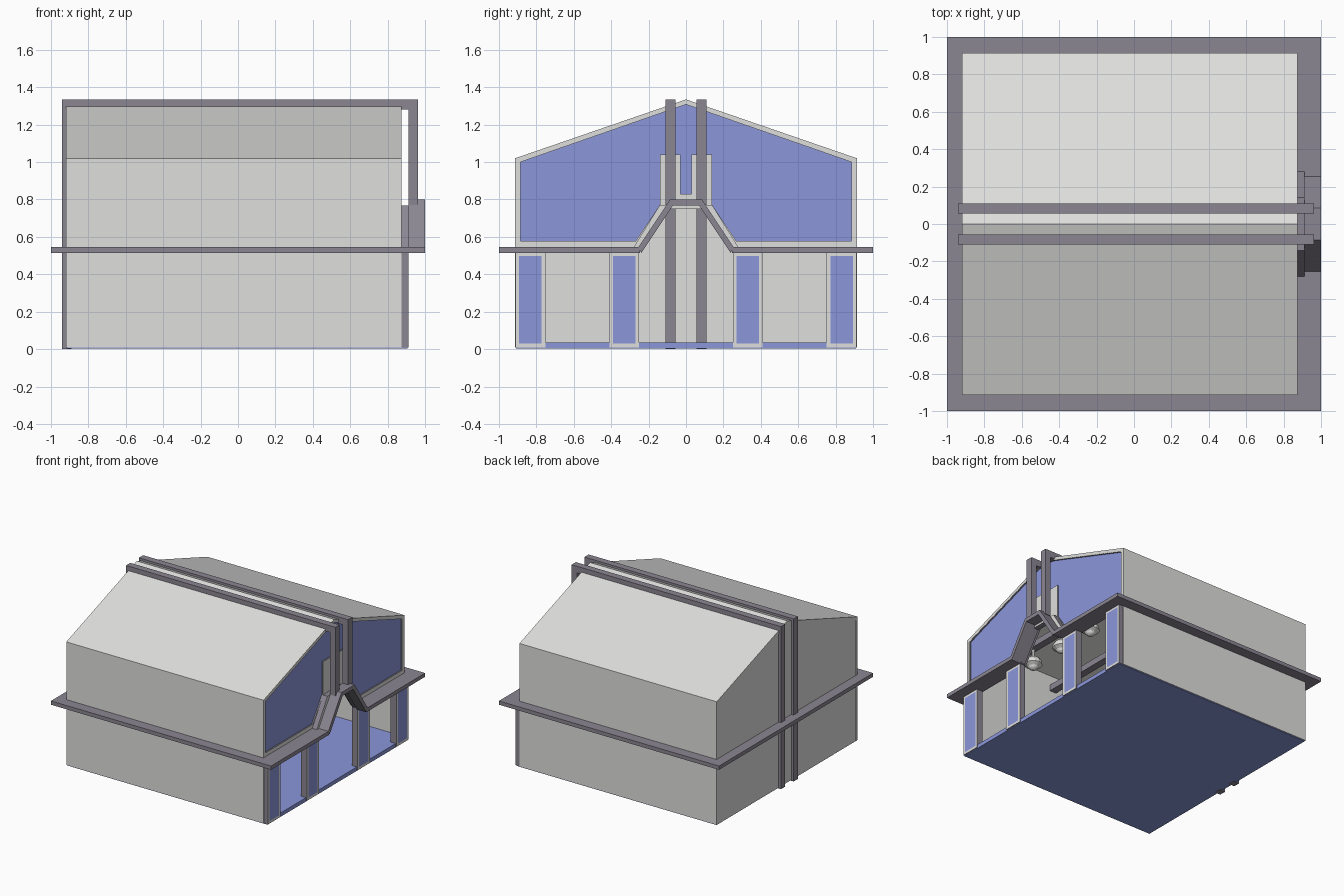
import bpy, bmesh, math
from mathutils import Matrix, Vector

if "Cube" in bpy.data.objects:
    bpy.data.objects.remove(bpy.data.objects["Cube"])


def material(name, rgb):
    m = bpy.data.materials.new(name)
    m.diffuse_color = (*rgb, 1)
    m.use_nodes = True
    m.node_tree.nodes["Principled BSDF"].inputs["Base Color"].default_value = m.diffuse_color
    return m


LIGHT = material("light_grey", (0.74, 0.74, 0.73))
TRIM = material("purple_grey", (0.26, 0.24, 0.29))
BLUE = material("blue_glass", (0.26, 0.31, 0.70))


def finish(name, bm, mats, rule=None):
    """Turn a bmesh into an object, colouring faces by an optional rule."""
    bm.normal_update()
    if rule:
        for f in bm.faces:
            f.material_index = rule(f)
    me = bpy.data.meshes.new(name)
    bm.to_mesh(me)
    bm.free()
    for m in mats:
        me.materials.append(m)
    ob = bpy.data.objects.new(name, me)
    bpy.context.collection.objects.link(ob)
    return ob


def box_mesh(x, y, z):
    bm = bmesh.new()
    size = (x[1] - x[0], y[1] - y[0], z[1] - z[0])
    mid = Vector((sum(x) / 2, sum(y) / 2, sum(z) / 2))
    bmesh.ops.create_cube(bm, size=1, matrix=Matrix.Translation(mid) @ Matrix.Diagonal((*size, 1)))
    return bm


def box(name, x, y, z, mat):
    return finish(name, box_mesh(x, y, z), [mat])


def mirrored(half):
    """Complete a (y, z) half outline by reflecting it in y."""
    return half + [(-y, z) for y, z in reversed(half) if abs(y) > 1e-6]


def plate(name, loops, x0, x1, mats, rule=None):
    """Extrude (y, z) outlines along x; a second outline cuts a hole."""
    cu = bpy.data.curves.new(name, 'CURVE')
    cu.dimensions = '2D'
    cu.fill_mode = 'BOTH'
    cu.extrude = (x1 - x0) / 2
    for loop in loops:
        s = cu.splines.new('POLY')
        s.points.add(len(loop) - 1)
        for p, (y, z) in zip(s.points, loop):
            p.co = (y, z, 0, 1)
        s.use_cyclic_u = True
    tmp = bpy.data.objects.new(name + "_outline", cu)
    bpy.context.collection.objects.link(tmp)
    bpy.context.view_layer.update()
    me = bpy.data.meshes.new_from_object(tmp.evaluated_get(bpy.context.evaluated_depsgraph_get()))
    bm = bmesh.new()
    bm.from_mesh(me)
    bpy.data.objects.remove(tmp)
    bpy.data.meshes.remove(me)
    for v in bm.verts:
        v.co = Vector((v.co.z + (x0 + x1) / 2, v.co.x, v.co.y))
    bmesh.ops.remove_doubles(bm, verts=bm.verts, dist=1e-5)
    bmesh.ops.recalc_face_normals(bm, faces=bm.faces)
    for f in bm.faces:
        f.smooth = False
        f.material_index = 0
    return finish(name, bm, mats, rule)


def edges_are_trim(f):
    return 0 if abs(f.normal.x) > 0.5 else 1


# House shell: walls and pitched roof in one section, plus back wall and floor
plate("walls_and_roof", [[(0.915, 0.01), (0.915, 1.02), (0, 1.335), (-0.915, 1.02), (-0.915, 0.01),
                          (-0.89, 0.01), (-0.89, 1.0), (0, 1.308), (0.89, 1.0), (0.89, 0.01)]],
      -0.92, 0.873, [LIGHT])
plate("back_wall", [mirrored([(0.91, 0.01), (0.91, 1.01), (0, 1.325)])], -0.919, -0.90, [LIGHT])
box("floor", (-0.915, 0.905), (-0.91, 0.91), (0.004, 0.036), BLUE)

# Glazed gable: light frame with a hole filled by glass
outer = mirrored([(0.085, 0.77), (0.26, 0.52), (0.905, 0.52), (0.905, 1.01), (0, 1.32)])
pane = mirrored([(0.03, 0.83), (0.03, 1.04), (0.14, 1.04), (0.14, 0.77), (0.27, 0.577),
                 (0.885, 0.577), (0.885, 1.0), (0, 1.308)])
plate("gable_frame", [outer, pane], 0.845, 0.871, [LIGHT, TRIM], edges_are_trim)
plate("gable_glass", [pane], 0.852, 0.860, [BLUE])

# Raised surround and projecting hood over the entrance
plate("entrance_surround", [mirrored([(0.085, 0.75), (0.25, 0.515), (0.28, 0.545), (0.142, 0.767)])],
      0.868, 0.912, [LIGHT, TRIM], edges_are_trim)
plate("entrance_hood", [mirrored([(0.07, 0.768), (0.238, 0.515), (0.255, 0.545), (0.085, 0.80)])],
      0.912, 1.0, [TRIM])

# Glazed pillars between the openings
for i, y0 in enumerate((-0.912, -0.41, 0.25, 0.752)):
    bm = box_mesh((0.86, 0.912), (y0, y0 + 0.16), (0.01, 0.518))
    bm.normal_update()
    ends = [f for f in bm.faces if abs(f.normal.x) > 0.5]
    frames = bmesh.ops.inset_individual(bm, faces=ends, thickness=0.028)['faces']
    for f in bm.faces:
        f.material_index = 1
    for f in frames:
        f.material_index = 0
    for f in ends:
        f.material_index = 2
    finish(f"glazed_pillar_{i + 1}", bm, [LIGHT, TRIM, BLUE])

# Ledge running round the house, broken at the entrance
Z = (0.515, 0.546)
box("ledge_back", (-1.0, -0.91), (-1.0, 1.0), Z, TRIM)
for side, s in (("left", -1), ("right", 1)):
    box(f"ledge_{side}", (-0.91, 1.0), sorted((s * 0.905, s * 1.0)), Z, TRIM)
    box(f"ledge_front_{side}", (0.868, 1.0), sorted((s * 0.245, s * 0.905)), Z, TRIM)

    # Twin ribs: up the back, over the ridge and down to the hood
    y = sorted((s * 0.055, s * 0.11))
    box(f"rib_back_{side}", (-0.94, -0.89), y, (0.0, 1.335), TRIM)
    box(f"rib_ridge_{side}", (-0.89, 0.912), y, (1.28, 1.335), TRIM)
    box(f"rib_front_{side}", (0.912, 0.962), y, (0.77, 1.335), TRIM)

# Interior cross beams
for i, x in enumerate((-0.45, 0.05, 0.57)):
    box(f"cross_beam_{i + 1}", (x - 0.03, x + 0.03), (-0.895, 0.895), (0.87, 0.92), TRIM)

# Domed lamps hanging under the front beam
for i, y in enumerate((-0.5, -0.17, 0.17, 0.5)):
    bm = bmesh.new()
    at = Matrix.Translation((0.57, y, 0.74))
    bmesh.ops.create_uvsphere(bm, u_segments=12, v_segments=8, radius=0.07, matrix=at)
    low = [v for v in bm.verts if v.co.z < 0.735]
    for v in low:  # smaller bulb below the shade
        v.co = Vector((0.57, y, 0.74)) + (v.co - Vector((0.57, y, 0.74))) * 0.65
    bmesh.ops.create_cone(bm, cap_ends=True, segments=8, radius1=0.012, radius2=0.012, depth=0.1,
                          matrix=Matrix.Translation((0.57, y, 0.84)))
    finish(f"hanging_lamp_{i + 1}", bm, [LIGHT])
